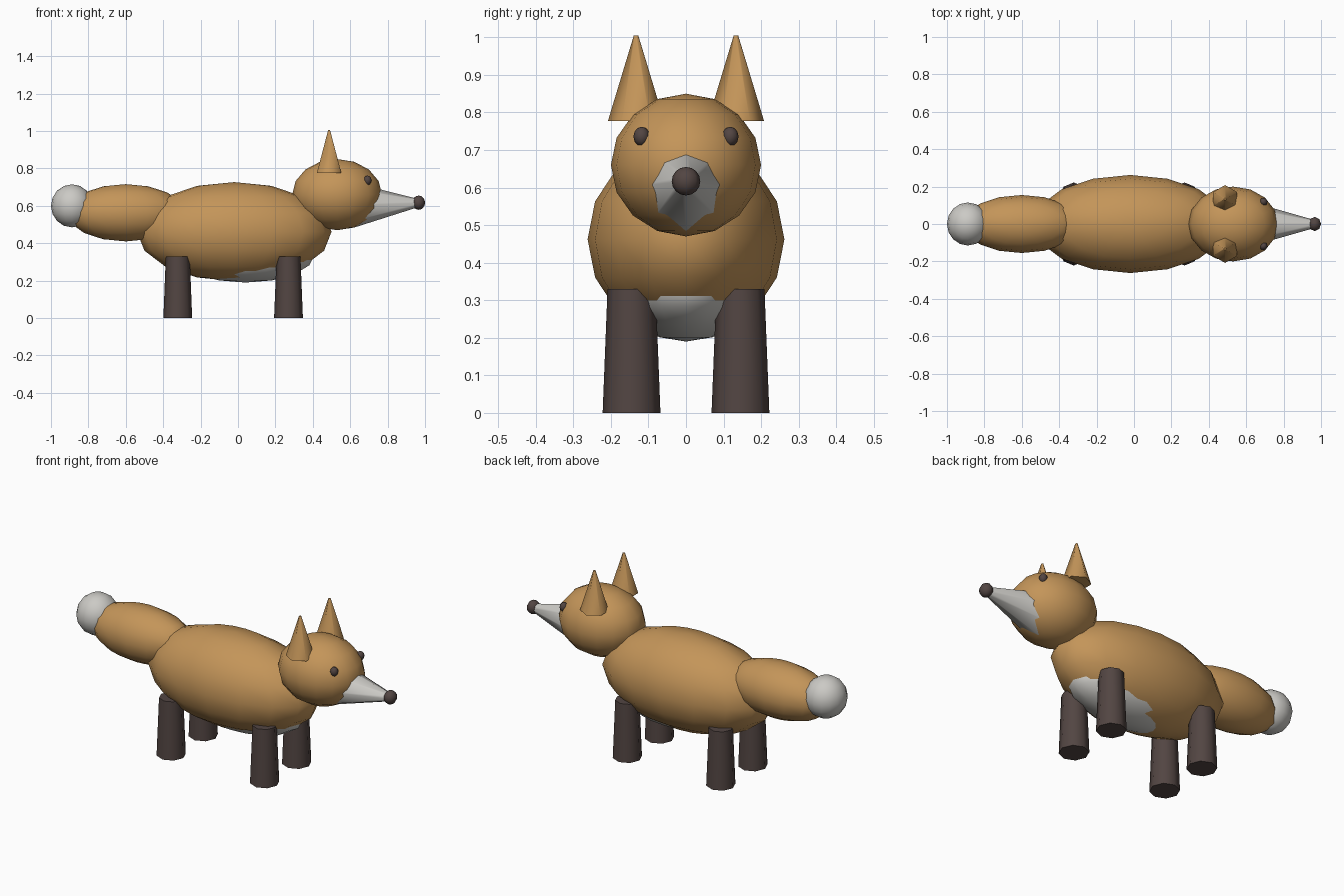
import bpy
from math import pi, radians

if "Cube" in bpy.data.objects:
    bpy.data.objects.remove(bpy.data.objects["Cube"])


def material(name, rgb):
    m = bpy.data.materials.new(name)
    m.diffuse_color = (*rgb, 1)
    m.use_nodes = True
    m.node_tree.nodes["Principled BSDF"].inputs["Base Color"].default_value = m.diffuse_color
    return m


FUR = material("fur", (0.55, 0.30, 0.10))
WHITE = material("white_fur", (0.60, 0.59, 0.56))
DARK = material("dark", (0.085, 0.06, 0.055))


def finish(name, mat, angle):
    ob = bpy.context.object
    ob.name = name
    ob.data.materials.append(mat)
    bpy.ops.object.transform_apply(location=False, rotation=True, scale=True)
    bpy.ops.object.shade_smooth_by_angle(angle=radians(angle))
    return ob


def ball(name, mat, loc, radii, segments=16, rings=8):
    bpy.ops.mesh.primitive_uv_sphere_add(segments=segments, ring_count=rings,
                                         radius=1, location=loc)
    bpy.context.object.scale = radii
    return finish(name, mat, 80)


def cone(name, mat, loc, r1, r2, depth, sides, rot=(0, 0, 0)):
    bpy.ops.mesh.primitive_cone_add(vertices=sides, radius1=r1, radius2=r2,
                                    depth=depth, location=loc, rotation=rot)
    return finish(name, mat, 65)


# Body and belly patch
ball("body", FUR, (-0.02, 0, 0.462), (0.52, 0.262, 0.265))
ball("belly", WHITE, (0.04, 0, 0.34), (0.37, 0.185, 0.15))

# Tail with pale tip
ball("tail", FUR, (-0.60, 0, 0.563), (0.315, 0.155, 0.153))
ball("tail_tip", WHITE, (-0.888, 0, 0.60), (0.112, 0.115, 0.115))

# Head, tapered muzzle and nose
ball("head", FUR, (0.53, 0, 0.66), (0.24, 0.20, 0.19))
cone("muzzle", WHITE, (0.795, 0, 0.61), 0.12, 0.02, 0.35, 8, (0, pi / 2 - 0.03, 0))
ball("nose", DARK, (0.966, 0, 0.617), (0.034, 0.038, 0.038), 8, 8)

# Paired parts
for side, s in (("left", 1), ("right", -1)):
    ball("eye_" + side, DARK, (0.692, s * 0.118, 0.736), (0.022, 0.022, 0.026), 8, 6)
    cone("ear_" + side, FUR, (0.487, s * 0.133, 0.891), 0.075, 0.006, 0.228, 6)
    for end, x in (("front", 0.27), ("rear", -0.322)):
        cone(f"{end}_leg_{side}", DARK, (x, s * 0.145, 0.165), 0.077, 0.064, 0.33, 8)
